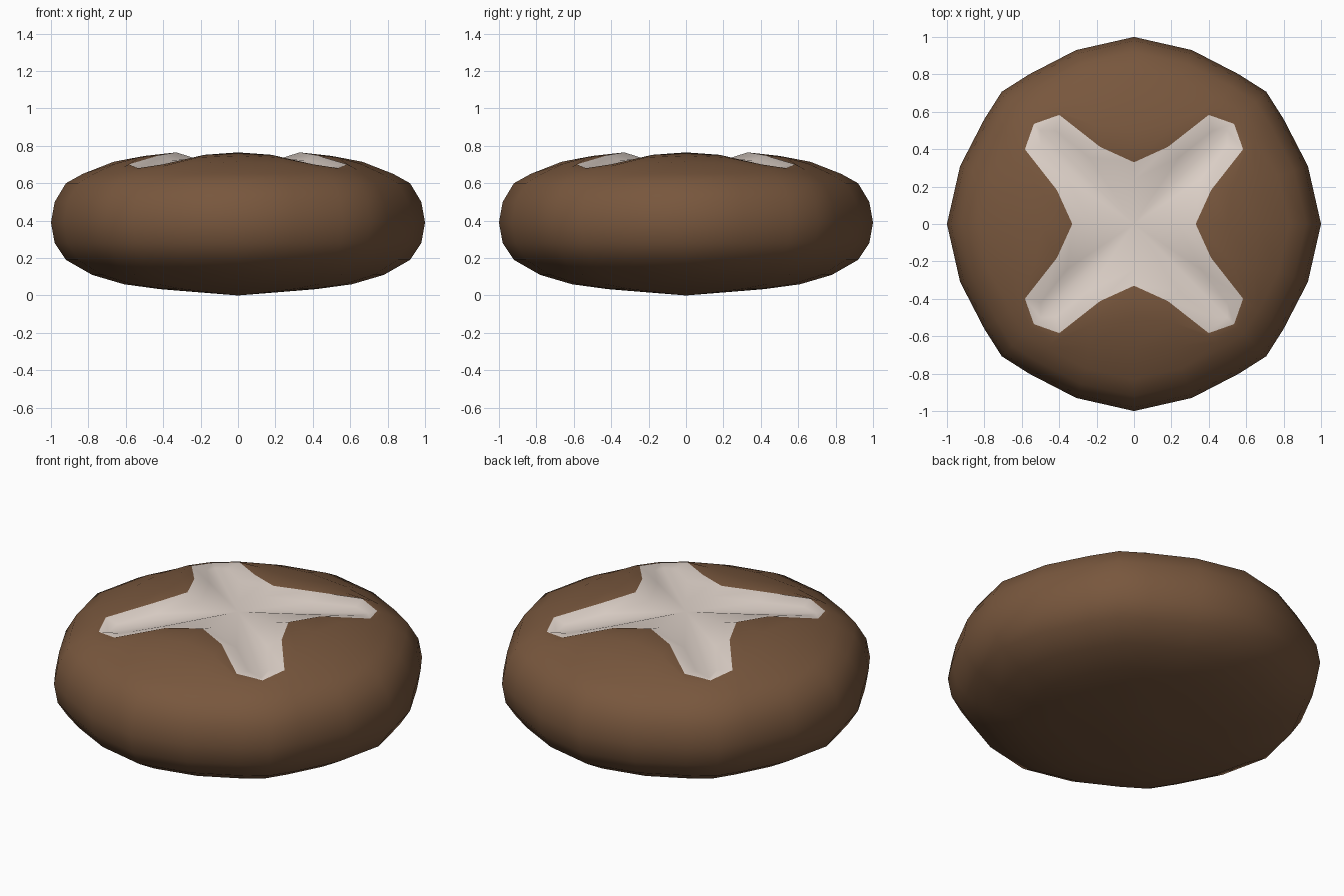
import bpy, bmesh, math

if "Cube" in bpy.data.objects:
    bpy.data.objects.remove(bpy.data.objects["Cube"])


def material(name, rgb):
    m = bpy.data.materials.new(name)
    m.diffuse_color = (*rgb, 1)
    m.use_nodes = True
    m.node_tree.nodes["Principled BSDF"].inputs["Base Color"].default_value = m.diffuse_color
    return m


def dome(r):
    """Height of the bun's top surface at radius r."""
    pts = [(0, .77), (.33, .765), (.6, .735), (.705, .702), (.83, .65), (1, .58)]
    for (r0, z0), (r1, z1) in zip(pts, pts[1:]):
        if r <= r1:
            return z0 + (z1 - z0) * (r - r0) / (r1 - r0)
    return pts[-1][1]


def full_turn(quadrant):
    """Repeat (angle, radius) pairs over four quadrants."""
    return [(a + 90 * q, r) for q in range(4) for a, r in quadrant]


# Outline of the bun, the rim of the cross and the sunken floor of the cross
body = full_turn([(0, 1), (18.4, .98), (35, .977), (45, 1), (55, .977), (71.6, .98)])
rim = full_turn([(0, .33), (23.7, .45), (34.4, .707), (45, .757), (55.6, .707), (66.3, .45)])
floor = full_turn([(0, .24), (34, .43), (40, .65), (45, .707), (50, .65), (56, .43)])

# Side profile from the underside up to the shoulder
profile = [(.2, .016), (.42, .034), (.61, .06), (.78, .11), (.92, .19), (.98, .28),
           (1, .39), (.98, .5), (.92, .6), (.83, .65)]

bm = bmesh.new()


def ring(pairs, height):
    return [bm.verts.new((r * math.cos(math.radians(a)), r * math.sin(math.radians(a)), height(r)))
            for a, r in pairs]


rings = [ring([(a, f * r) for a, f in body], lambda _, z=z: z) for r, z in profile]
shoulder = [(a, f * .83) for a, f in body]
for t in (1 / 3, 2 / 3):
    mix = [(a0 + (a1 - a0) * t, r0 + (r1 - r0) * t)
           for (a0, r0), (a1, r1) in zip(shoulder, rim)]
    rings.append(ring(mix, dome))
rings.append(ring(rim, dome))
rings.append(ring(floor, lambda r: dome(r) - .03))

n = len(body)
for k, (lo, hi) in enumerate(zip(rings, rings[1:])):
    for i in range(n):
        j = (i + 1) % n
        f = bm.faces.new((lo[i], lo[j], hi[j], hi[i]))
        f.material_index = int(k == len(rings) - 2)   # cross walls

# Underside centre and cross floor
bottom = bm.verts.new((0, 0, 0))
centre = bm.verts.new((0, 0, .738))
for i in range(n):
    j = (i + 1) % n
    bm.faces.new((bottom, rings[0][j], rings[0][i]))
    bm.faces.new((centre, rings[-1][i], rings[-1][j])).material_index = 1
bmesh.ops.recalc_face_normals(bm, faces=bm.faces)

mesh = bpy.data.meshes.new("bun")
bm.to_mesh(mesh)
bm.free()
bun = bpy.data.objects.new("bun", mesh)
bpy.context.collection.objects.link(bun)
mesh.materials.append(material("brown crust", (.188, .095, .047)))
mesh.materials.append(material("pale cross", (.74, .65, .59)))
for p in mesh.polygons:
    p.use_smooth = True
